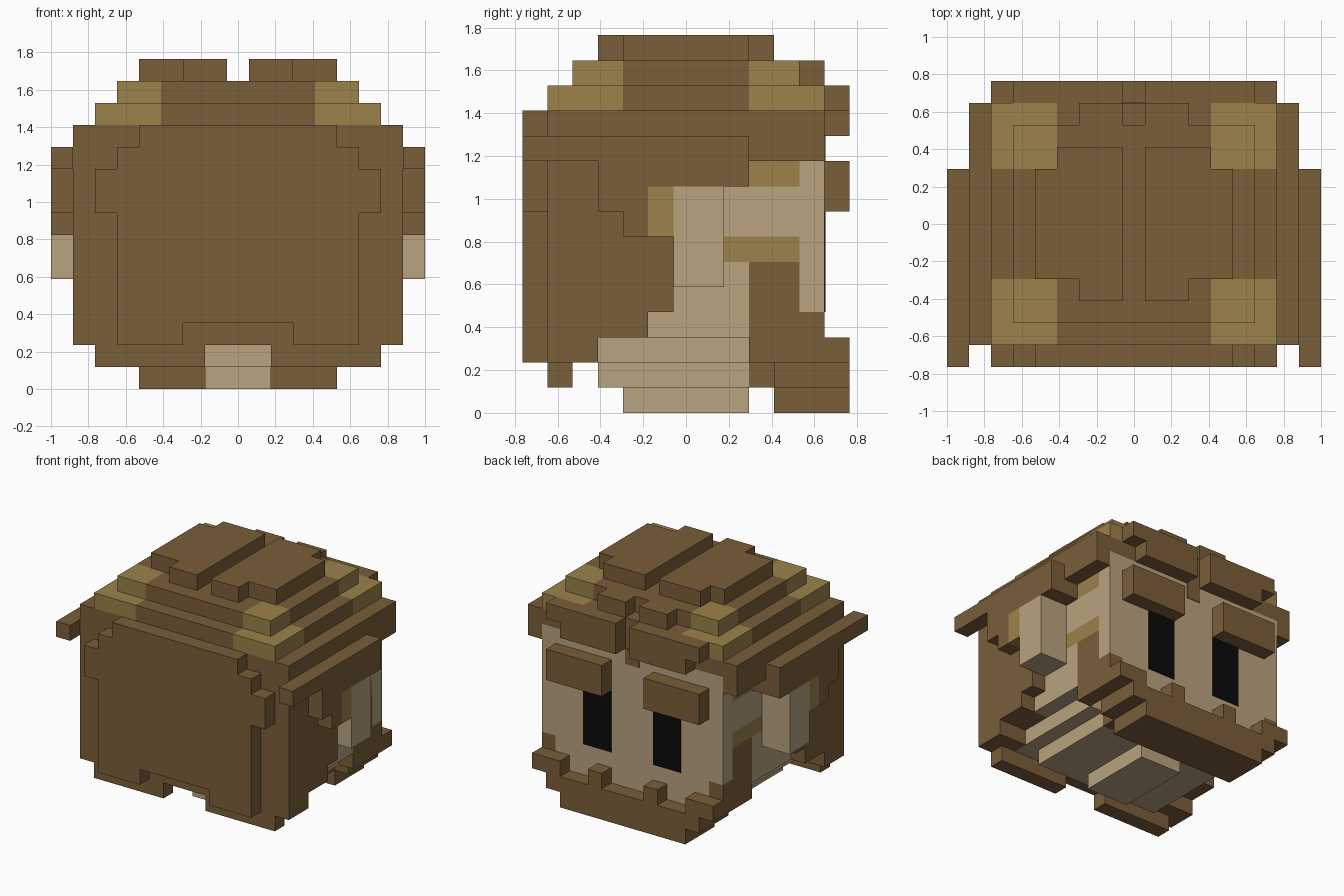
import bpy, bmesh

cube = bpy.data.objects.get("Cube")
if cube:
    bpy.data.objects.remove(cube, do_unlink=True)

U = 2 / 17  # block size


def material(name, rgb):
    m = bpy.data.materials.new(name)
    m.use_nodes = True
    m.diffuse_color = (*rgb, 1)
    m.node_tree.nodes["Principled BSDF"].inputs["Base Color"].default_value = (*rgb, 1)
    return m


BROWN = material("hair_brown", (0.195, 0.112, 0.042))
TAN = material("hair_tan", (0.328, 0.223, 0.067))
SKIN = material("skin", (0.485, 0.366, 0.212))
BLACK = material("eye_black", (0.003, 0.003, 0.003))


def part(name, mat, boxes, mirror=False):
    """Join boxes given as x0, x1, y0, y1, z0, z1 in blocks; mirror repeats them across x."""
    bm = bmesh.new()
    if mirror:
        boxes = boxes + [(-b[1], -b[0], *b[2:]) for b in boxes]
    for x0, x1, y0, y1, z0, z1 in boxes:
        geo = bmesh.ops.create_cube(bm, size=1)
        for v in geo["verts"]:
            v.co = ((x1 if v.co.x > 0 else x0) * U,
                    (y1 if v.co.y > 0 else y0) * U,
                    (z1 if v.co.z > 0 else z0) * U)
    mesh = bpy.data.meshes.new(name)
    bm.to_mesh(mesh)
    bm.free()
    mesh.materials.append(mat)
    obj = bpy.data.objects.new(name, mesh)
    bpy.context.collection.objects.link(obj)
    return obj


# Crown of the hair: stepped layers, two slabs on top
part("crown_slabs", BROWN, [
    (0.5, 4.5, -2.5, 2.5, 14, 15),
    (0.5, 2.5, -3.5, -2.5, 14, 15),
    (0.5, 3.5, 2.5, 3.5, 14, 15)], True)
part("crown_layers", BROWN, [
    (-5.5, 5.5, -2.5, 2.5, 13, 14),
    (-3.5, 3.5, -4.5, -2.5, 13, 14),
    (-3.5, 3.5, 2.5, 4.5, 13, 14),
    (-6.5, 6.5, -2.5, 2.5, 12, 13),
    (-3.5, 3.5, -5.5, -2.5, 12, 13),
    (-3.5, 3.5, 2.5, 5.5, 12, 13),
    (-7.5, 7.5, -5.5, 5.5, 11, 12)])
part("crown_highlights", TAN, [
    box for s in (0, 1) for box in (
        (3.5, 5.5, *((2.5, 4.5) if s else (-4.5, -2.5)), 13, 14),
        (3.5, 6.5, *((2.5, 5.5) if s else (-5.5, -2.5)), 12, 13))], True)

# Fringe over the face
part("fringe", BROWN, [
    (0.5, 2.5, 4.5, 5.5, 13, 14),
    (0.5, 5.5, 5.5, 6.5, 12, 13),
    (0.5, 4.5, 5.5, 6.5, 11, 12)], True)

# Back of the hair with its raised plate and lower locks
part("back_hair", BROWN, [
    (-7.5, 7.5, -5.5, -4.5, 2, 11),
    (-6.5, 6.5, -4.5, -0.5, 4, 10),
    (-6.5, 6.5, -4.5, 4.5, 10, 11)])
part("back_plate", BROWN, [
    (-5.5, 5.5, -6.5, -5.5, 3, 8),
    (-6.5, 6.5, -6.5, -5.5, 8, 10),
    (-5.5, 5.5, -6.5, -5.5, 10, 11),
    (-4.5, 4.5, -6.5, -5.5, 11, 12)])
part("back_locks", BROWN, [
    (2.5, 5.5, -6.5, -5.5, 2, 3),
    (1.5, 6.5, -5.5, -4.5, 1, 2)], True)

# Side hair, stepping up towards the ear
part("side_hair", BROWN, [
    (6.5, 7.5, -4.5, -0.5, 4, 10),
    (5.5, 7.5, -4.5, -1.5, 3, 4),
    (5.5, 7.5, -4.5, -3.5, 2, 3),
    (6.5, 7.5, -0.5, 2.5, 9, 10),
    (6.5, 7.5, -4.5, 5.5, 10, 11)], True)
part("side_brim", BROWN, [
    (7.5, 8.5, -6.5, 2.5, 10, 11),
    (7.5, 8.5, -3.5, -1.5, 8, 10),
    (7.5, 8.5, -2.5, -1.5, 7, 8),
    (7.5, 8.5, -1.5, 2.5, 9, 10)], True)
part("side_highlights", TAN, [
    (7.5, 8.5, -1.5, -0.5, 7, 9),
    (5.5, 6.5, 1.5, 4.5, 6, 7),
    (5.5, 6.5, 2.5, 4.5, 9, 10)], True)

# Head, neck and ears
part("head", SKIN, [
    (-6.5, 6.5, -0.5, 1.5, 4, 9),
    (-6.5, 6.5, 1.5, 2.5, 3, 6),
    (-6.5, 6.5, 1.5, 4.5, 7, 9),
    (-6.5, 6.5, -1.5, 1.5, 3, 4),
    (-5.5, 5.5, -4.5, 2.5, 2, 4)])
part("face", SKIN, [
    (-6.5, 6.5, 4.5, 5.5, 4, 11),
    (-5.5, 5.5, 4.5, 5.5, 2, 4)])
part("neck", SKIN, [
    (-4.5, 4.5, -3.5, 2.5, 1, 2),
    (-1.5, 1.5, -2.5, 2.5, 0, 1)])
part("ears", SKIN, [(6.5, 8.5, -0.5, 1.5, 5, 9)], True)

# Upper temple fill under the hair
part("temples", BROWN, [(5.5, 6.5, -0.5, 2.5, 9, 10)], True)

# Beard, sideburns and chin
part("sideburns", BROWN, [
    (5.5, 6.5, 2.5, 4.5, 2, 6),
    (5.5, 6.5, 4.5, 5.5, 2, 4),
    (4.5, 6.5, 5.5, 6.5, 2, 3),
    (1.5, 2.5, 5.5, 6.5, 2, 3)], True)
part("chin_beard", BROWN, [
    (-5.5, 5.5, 3.5, 6.5, 1, 2),
    (-4.5, 4.5, 2.5, 3.5, 1, 2),
    (-4.5, 4.5, 3.5, 6.5, 0, 1)])

# Brows, eyes and the forelock between the fringe halves
part("brows", BROWN, [(1.5, 5.5, 5.5, 6.5, 8, 10)], True)
part("eyes", BLACK, [(1.5, 3.5, 5.5, 5.54, 4, 8)], True)
part("forelock", BROWN, [(-0.5, 0.5, 5.5, 5.54, 10, 11)])
